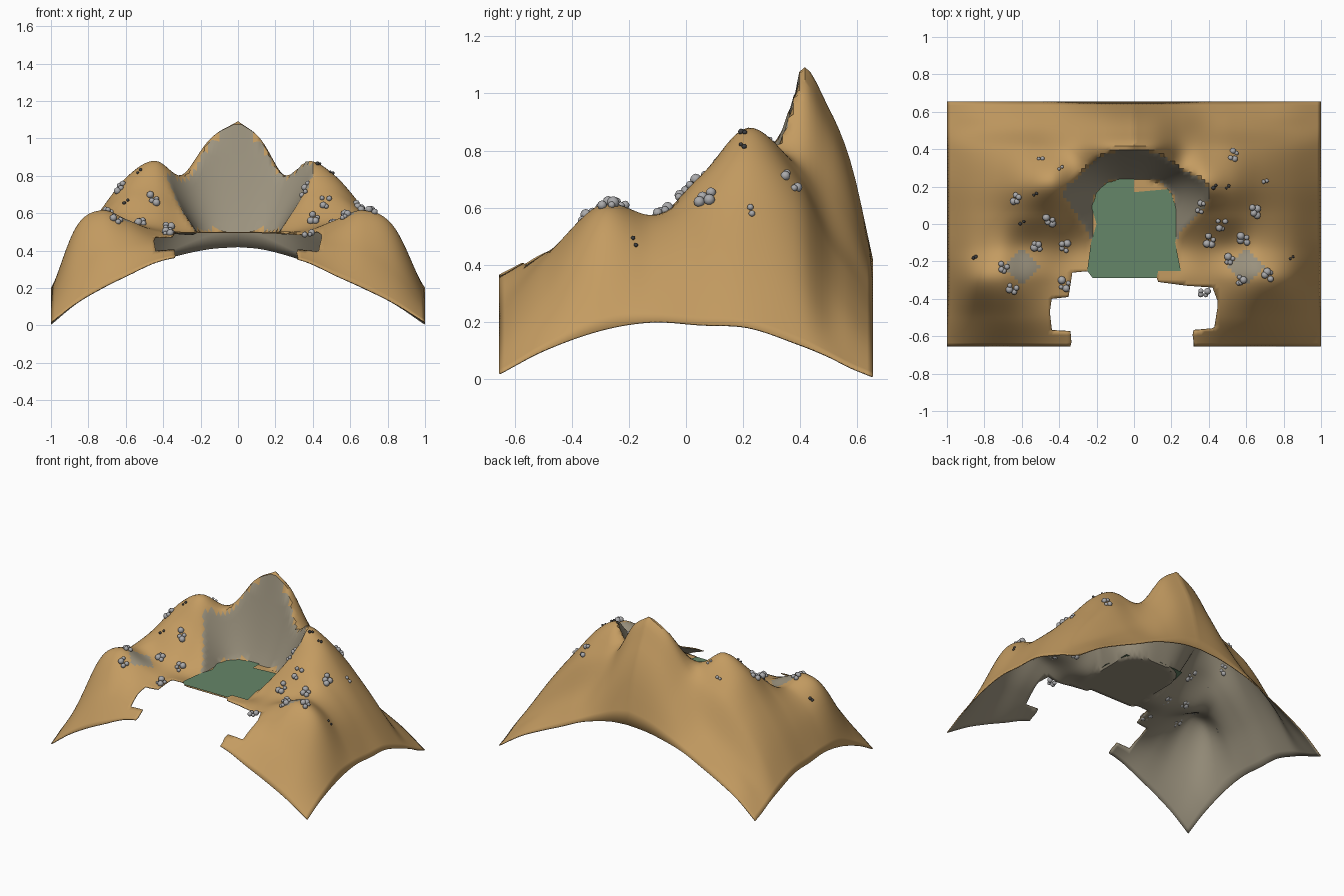
import bpy, bmesh, math, random
from mathutils import Vector
from mathutils.geometry import intersect_point_line

if "Cube" in bpy.data.objects:
    bpy.data.objects.remove(bpy.data.objects["Cube"])
random.seed(4)

def material(name, rgb):
    m = bpy.data.materials.new(name)
    m.diffuse_color = (*rgb, 1)
    m.use_nodes = True
    m.node_tree.nodes["Principled BSDF"].inputs["Base Color"].default_value = m.diffuse_color
    return m

SAND = material("sand", (0.55, 0.33, 0.12))
CLIFF = material("cliff", (0.33, 0.29, 0.21))
GREEN = material("green", (0.13, 0.24, 0.14))
STONE = material("stone", (0.4, 0.4, 0.41))
DARK = material("dark", (0.05, 0.05, 0.05))

# height profiles: one row per y station, from the middle to the outer side
XS = [0, .13, .27, .4, .55, .7, .85, 1]
ROWS = {
    -.655: [.37, .37, .37, .34, .27, .20, .12, .02],
    -.50: [.43, .43, .44, .44, .43, .40, .29, .10],
    -.30: [.50, .50, .50, .50, .56, .61, .52, .17],
    -.12: [.50, .50, .50, .54, .55, .57, .46, .20],
    .05: [.60, .60, .63, .70, .70, .60, .44, .19],
    .22: [.75, .75, .78, .88, .80, .62, .42, .18],
    .40: [1.09, 1.0, .79, .72, .66, .52, .34, .12],
    .50: [.95, .86, .68, .55, .46, .35, .22, .08],
    .58: [.75, .68, .55, .44, .36, .27, .17, .04],
    .655: [.42, .41, .38, .34, .27, .20, .12, .01],
}
YS = list(ROWS)

def spline(ks, vs, t):
    t = min(max(t, ks[0]), ks[-1])
    i = max(j for j in range(len(ks) - 1) if ks[j] <= t)
    def slope(j):
        a, b = max(j - 1, 0), min(j + 1, len(ks) - 1)
        return (vs[b] - vs[a]) / (ks[b] - ks[a])
    h = ks[i + 1] - ks[i]
    s = (t - ks[i]) / h
    return ((1 + 2 * s) * (1 - s) ** 2 * vs[i] + s * (1 - s) ** 2 * h * slope(i)
            + s * s * (3 - 2 * s) * vs[i + 1] + s * s * (s - 1) * h * slope(i + 1))

def hills(x, y):
    u = abs(x)
    u -= (.04 if x < 0 else -.03) * math.sin(math.pi * min(u, 1))
    return spline(YS, [spline(XS, ROWS[k], u) for k in YS], y)

def bowl(x, y):
    d = (abs(x) ** 3 + max(y - .02, 0) ** 3) ** (1 / 3) - .22
    return .5 + max(d, 0) * (1.5 + 2.2 * min(max(y / .4, 0), 1) ** 2)

def height(x, y):
    if abs(x) < .22 and -.3 < y < .1:
        return .5
    return min(hills(x, y), bowl(x, y))

def inside(poly, x, y):
    hit = False
    for (ax, ay), (bx, by) in zip(poly, poly[1:] + poly[:1]):
        if (ay > y) != (by > y) and x < (bx - ax) * (y - ay) / (by - ay) + ax:
            hit = not hit
    return hit

def nearest(poly, p):
    best = None
    for a, b in zip(poly, poly[1:] + poly[:1]):
        a, b = Vector((*a, 0)), Vector((*b, 0))
        q, t = intersect_point_line(p, a, b)
        q = a.lerp(b, min(max(t, 0), 1))
        if best is None or (q - p).length < (best - p).length:
            best = q
    return best

OPENING = [(-.33, -.7), (-.34, -.575), (-.44, -.57), (-.45, -.47), (-.44, -.4),
           (-.35, -.39), (-.33, -.26), (-.24, -.25), (-.22, -.285), (.12, -.285),
           (.13, -.31), (.28, -.33), (.42, -.34), (.45, -.42), (.43, -.56),
           (.31, -.57), (.33, -.7)]
FLOOR = [(-.25, -.25), (-.22, -.29), (.12, -.29), (.13, -.25), (.25, -.25), (.22, -.1),
         (.24, .0), (.22, .1), (.22, .19), (0, .17), (0, .25), (-.2, .24),
         (-.23, .1), (-.2, 0), (-.23, -.1)]

def link(name, bm, mats, smooth=None):
    me = bpy.data.meshes.new(name)
    bm.to_mesh(me)
    bm.free()
    for m in mats:
        me.materials.append(m)
    ob = bpy.data.objects.new(name, me)
    bpy.context.collection.objects.link(ob)
    if smooth:
        bpy.context.view_layer.objects.active = ob
        ob.select_set(True)
        bpy.ops.object.shade_smooth_by_angle(angle=math.radians(smooth))
        ob.select_set(False)
    return ob

# terrain sheet with the bowl carved in and the front opening removed
NX, NY = 100, 66
bm = bmesh.new()
grid = [[bm.verts.new((-1 + 2 * i / NX, -.655 + 1.31 * j / NY, 0))
         for i in range(NX + 1)] for j in range(NY + 1)]
for j in range(NY):
    for i in range(NX):
        cx, cy = -1 + 2 * (i + .5) / NX, -.655 + 1.31 * (j + .5) / NY
        if inside(OPENING, cx, cy):
            continue
        f = bm.faces.new((grid[j][i], grid[j][i + 1], grid[j + 1][i + 1], grid[j + 1][i]))
        patch = abs(abs(cx) - .6) + abs(cy + .22) < .1
        wall = bowl(cx, cy) < hills(cx, cy) and bowl(cx, cy) > .51 and cy > -.2
        f.material_index = int(patch or wall)
bmesh.ops.delete(bm, geom=[v for v in bm.verts if not v.link_faces], context='VERTS')
for v in bm.verts:
    # pull the cut edge onto the opening outline
    if v.is_boundary and abs(v.co.x) < .99 and abs(v.co.y) < .65:
        v.co = nearest(OPENING, v.co)
    v.co.z = height(v.co.x, v.co.y)
terrain = link("terrain", bm, [SAND, CLIFF], 40)
shell = terrain.modifiers.new("thin_shell", 'SOLIDIFY')
shell.thickness = .006
shell.offset = -1
shell.material_offset = 1

# flat green floor of the bowl
bm = bmesh.new()
bm.faces.new([bm.verts.new((x, y, .507)) for x, y in FLOOR])
link("bowl_floor", bm, [GREEN])

# clusters of rounded boulders
SPOTS = [(-.63, .14), (-.45, .02), (-.52, -.12), (-.37, -.12), (-.7, -.23), (-.65, -.35),
         (-.37, -.32), (.37, -.37), (.57, -.3), (.72, -.27), (.51, -.19), (.4, -.09),
         (.59, -.08), (.47, 0), (.36, .09), (.65, .07), (.53, .37)]

def blobs(name, spots, count, rmin, rmax, spread, mat):
    bm = bmesh.new()
    for x, y in spots:
        for k in range(count):
            a = k * 2 * math.pi / count + random.random()
            d = spread * random.uniform(.6, 1.2)
            px, py = x + d * math.cos(a), y + d * math.sin(a)
            r = random.uniform(rmin, rmax)
            new = bmesh.ops.create_icosphere(bm, subdivisions=2, radius=r)["verts"]
            bmesh.ops.translate(bm, verts=new, vec=Vector((px, py, height(px, py) + r * .4)))
    link(name, bm, [mat], 60)

blobs("boulders", SPOTS, 4, .012, .022, .022, STONE)
blobs("small_stones", [(-.5, .35), (-.39, .3), (.7, .23)], 2, .008, .012, .01, STONE)
blobs("dark_pebbles", [(-.85, -.18), (.84, -.18), (.5, .2), (-.53, .16), (-.6, .01), (.43, .2)],
      2, .007, .011, .01, DARK)
